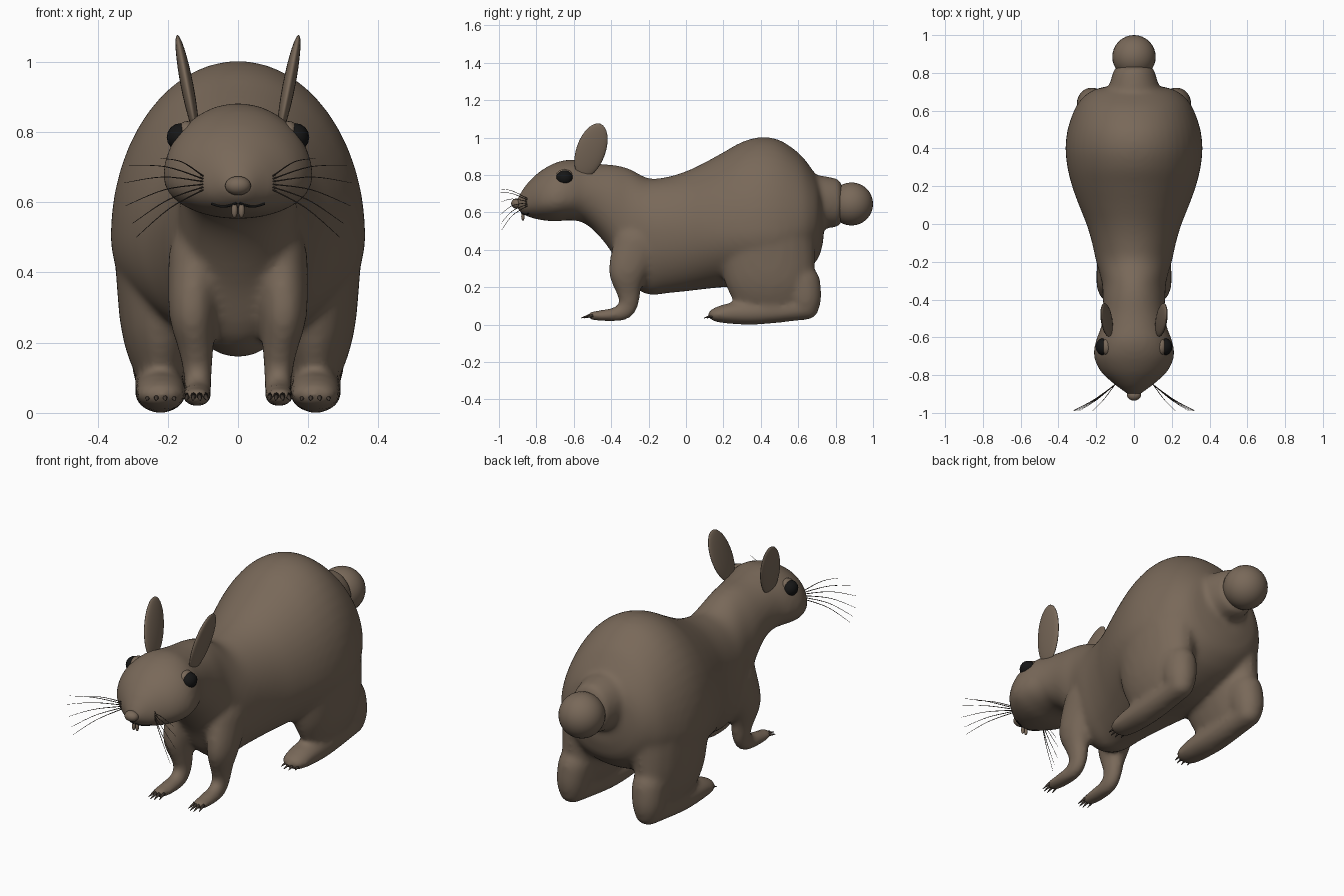
import bpy, bmesh, math
from mathutils import Vector, Matrix

if "Cube" in bpy.data.objects:
    bpy.data.objects.remove(bpy.data.objects["Cube"])


def material(name, color):
    m = bpy.data.materials.new(name)
    m.use_nodes = True
    m.diffuse_color = (*color, 1)
    m.node_tree.nodes["Principled BSDF"].inputs["Base Color"].default_value = (*color, 1)
    return m


FUR = material("brown fur", (0.19, 0.14, 0.10))
BLACK = material("black", (0.008, 0.008, 0.008))
DARK = material("dark claw", (0.06, 0.045, 0.035))


def finish(bm, name, mat, smooth=True):
    mesh = bpy.data.meshes.new(name)
    bmesh.ops.recalc_face_normals(bm, faces=bm.faces)
    bm.to_mesh(mesh)
    bm.free()
    ob = bpy.data.objects.new(name, mesh)
    bpy.context.collection.objects.link(ob)
    mesh.materials.append(mat)
    for p in mesh.polygons:
        p.use_smooth = smooth
    return ob


def ellipsoid(name, loc, radii, mat, rot=None, segs=24, smooth=True):
    bm = bmesh.new()
    turn = rot if rot else Matrix.Identity(4)
    bmesh.ops.create_uvsphere(bm, u_segments=segs, v_segments=segs // 2, radius=1,
                              matrix=Matrix.Translation(loc) @ turn @ Matrix.Diagonal((*radii, 1)))
    return finish(bm, name, mat, smooth)


def spline(rows, steps):
    """Smooth Catmull-Rom interpolation of rows of numbers."""
    out = []
    for i in range(len(rows) - 1):
        a, b, c, d = (rows[min(max(i + k, 0), len(rows) - 1)] for k in (-1, 0, 1, 2))
        for s in range(steps):
            t = s / steps
            out.append([0.5 * (2 * q + (r - p) * t + (2 * p - 5 * q + 4 * r - u) * t * t
                               + (3 * q - p - 3 * r + u) * t ** 3)
                        for p, q, r, u in zip(a, b, c, d)])
    return out + [list(rows[-1])]


def add_blobs(bm, path, mirror=True, steps=7):
    """Chain of ellipsoids: x, y, z and the three radii."""
    for x, y, z, rx, ry, rz in spline(path, steps):
        for side in ((1, -1) if mirror else (1,)):
            bmesh.ops.create_icosphere(bm, subdivisions=3, radius=1,
                                       matrix=Matrix.Translation((side * x, y, z))
                                       @ Matrix.Diagonal((rx, ry, rz, 1)))


# Head, neck and trunk: y, top, bottom, half width, height of widest point
TRUNK = [
    (-.905, .67, .62, .03, .645), (-.875, .72, .592, .07, .645), (-.84, .765, .575, .115, .65),
    (-.78, .82, .56, .178, .66), (-.70, .865, .552, .213, .67), (-.62, .883, .558, .203, .68),
    (-.55, .873, .545, .176, .69), (-.47, .86, .48, .163, .68), (-.38, .853, .36, .166, .62),
    (-.30, .832, .22, .172, .55), (-.20, .782, .16, .2, .5), (-.10, .79, .168, .222, .5),
    (0, .82, .178, .252, .5), (.1, .867, .19, .292, .5), (.2, .922, .2, .328, .5),
    (.3, .977, .2, .353, .5), (.4, 1.003, .2, .363, .5), (.5, .987, .22, .352, .5),
    (.6, .92, .26, .318, .52), (.66, .85, .3, .28, .54), (.71, .77, .36, .215, .56),
    (.735, .68, .45, .11, .57)]
bm = bmesh.new()
N = 48
rings = []
for y, top, bot, w, zw in spline(TRUNK, 4):
    ring = []
    for k in range(N):
        a = math.tau * k / N
        s = math.sin(a)
        ring.append(bm.verts.new((w * math.cos(a), y, zw + s * (top - zw if s > 0 else zw - bot))))
    rings.append(ring)
for r0, r1 in zip(rings, rings[1:]):
    for k in range(N):
        bm.faces.new((r0[k], r0[(k + 1) % N], r1[(k + 1) % N], r1[k]))
bm.faces.new(rings[0])
bm.faces.new(rings[-1][::-1])
bmesh.ops.recalc_face_normals(bm, faces=bm.faces)

# Thighs, heels and hind feet
add_blobs(bm, [(.19, .42, .5, .165, .27, .28), (.215, .44, .3, .125, .25, .2),
               (.22, .45, .18, .09, .22, .12)])
add_blobs(bm, [(.22, .62, .22, .085, .1, .1), (.225, .635, .15, .08, .09, .1),
               (.225, .64, .09, .065, .07, .065)])
add_blobs(bm, [(.225, .64, .085, .065, .07, .06), (.222, .4, .065, .075, .08, .065),
               (.22, .25, .06, .074, .08, .058), (.22, .175, .053, .068, .06, .04)])
# Front legs and paws
add_blobs(bm, [(.12, -.26, .42, .08, .13, .13), (.13, -.31, .29, .068, .105, .08),
               (.12, -.31, .19, .052, .07, .05), (.115, -.305, .12, .042, .055, .045),
               (.115, -.34, .065, .04, .055, .042), (.117, -.42, .05, .042, .05, .034),
               (.118, -.49, .048, .04, .04, .026)])
# Tail root
add_blobs(bm, [(0, .6, .655, .17, .1, .155), (0, .74, .655, .13, .07, .14),
               (0, .81, .65, .11, .035, .13)], mirror=False)

raw = finish(bm, "body", FUR)
fuse = raw.modifiers.new("fuse", 'REMESH')
fuse.mode = 'VOXEL'
fuse.voxel_size = 0.013
fuse.use_smooth_shade = True
relax = raw.modifiers.new("relax", 'SMOOTH')
relax.factor = 0.5
relax.iterations = 14
bpy.context.view_layer.update()
baked = bpy.data.meshes.new_from_object(raw.evaluated_get(bpy.context.evaluated_depsgraph_get()))
raw.modifiers.clear()
raw.data = baked
baked.materials.clear()
baked.materials.append(FUR)
for p in baked.polygons:
    p.use_smooth = True
bpy.context.view_layer.update()


def face_point(x, z, lift=0.0):
    """Point on the front of the head."""
    hit, loc, _, _ = raw.ray_cast(Vector((x, -2, z)), Vector((0, 1, 0)))
    return Vector((x, (loc.y if hit else -.85) - lift, z))


def strand(name, points, radius, mat, taper=1.0):
    cu = bpy.data.curves.new(name, 'CURVE')
    cu.dimensions = '3D'
    cu.bevel_depth = radius
    cu.bevel_resolution = 1
    cu.use_fill_caps = True
    sp = cu.splines.new('POLY')
    pts = spline([tuple(p) for p in points], 5)
    sp.points.add(len(pts) - 1)
    for i, p in enumerate(pts):
        sp.points[i].co = (*p, 1)
        sp.points[i].radius = 1 + (taper - 1) * i / (len(pts) - 1)
    cu.materials.append(mat)
    ob = bpy.data.objects.new(name, cu)
    bpy.context.collection.objects.link(ob)


def cone(name, loc, radius, length, direction, mat):
    bm = bmesh.new()
    turn = Vector(direction).to_track_quat('Z', 'Y').to_matrix().to_4x4()
    bmesh.ops.create_cone(bm, cap_ends=True, segments=10, radius1=radius, radius2=radius * .15,
                          depth=length, matrix=Matrix.Translation(loc) @ turn)
    finish(bm, name, mat)


# Tail ball and nose
ellipsoid("tail_ball", (0, .885, .645), (.115, .115, .115), FUR, segs=32)
ellipsoid("nose", (0, -.905, .647), (.037, .03, .027), FUR)

for side, label in ((1, "left"), (-1, "right")):
    # Ears: flat leaves leaning back and outward
    lean = Matrix.Rotation(side * math.radians(11), 4, 'Y') @ Matrix.Rotation(math.radians(-19), 4, 'X')
    ellipsoid(label + "_ear", (side * .145, -.508, .932), (.018, .078, .153), FUR, lean, 32)
    # Eyes with a small lid
    ellipsoid(label + "_eye", (side * .163, -.65, .785), (.04, .045, .04), BLACK, segs=16)
    ellipsoid(label + "_eyelid", (side * .145, -.65, .797), (.028, .045, .034), FUR)
    # Teeth and mouth line
    ellipsoid(label + "_tooth", (side * .01, -.872, .577), (.009, .009, .022), FUR, segs=12)
    strand(label + "_mouth", [face_point(side * x, z, .001) for x, z in
                              ((.004, .598), (.02, .592), (.045, .588), (.075, .596))], .004, BLACK)
    # Whiskers
    for i, (x, z) in enumerate(((.22, .725), (.31, .705), (.325, .655),
                                (.32, .59), (.30, .54), (.29, .50))):
        z0 = .675 - .008 * i
        start = face_point(side * .1, z0)
        middle = (side * (.1 + (x - .1) * .5), (start.y - .98) / 2 - .015, z0 + (z - z0) * .5 + .015)
        strand(label + "_whisker", [start, middle, (side * x, -.99, z)], .0022, DARK, .3)
    # Claws
    for i in range(4):
        off = i - 1.5
        bend = .008 * off * off
        cone(label + "_front_claw", (side * .118 + off * .019, -.54 + bend, .042), .009, .05,
             (off * .1, -1, -.3), DARK)
        cone(label + "_hind_claw", (side * .22 + off * .025, .118 + bend, .042), .01, .05,
             (off * .1, -1, -.3), DARK)
